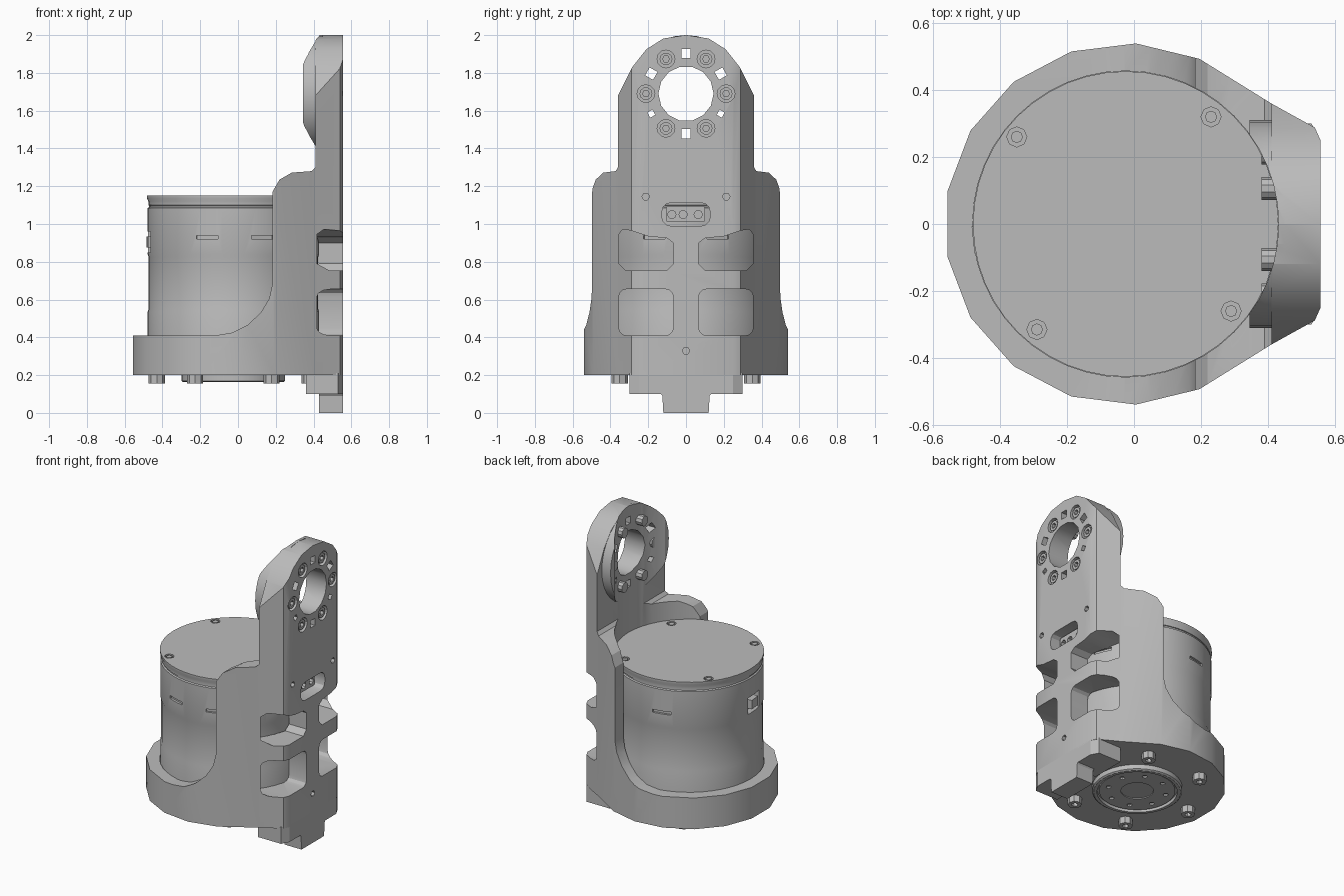
import bpy, bmesh, math
from math import sin, cos, radians

old = bpy.data.objects.get("Cube")
if old:
    bpy.data.objects.remove(old, do_unlink=True)

grey = bpy.data.materials.new("machined_grey")
grey.use_nodes = True
grey.diffuse_color = (0.5, 0.5, 0.5, 1)
grey.node_tree.nodes["Principled BSDF"].inputs["Base Color"].default_value = (0.5, 0.5, 0.5, 1)

CX = -0.025      # motor axis
EYE = 1.69       # height of the upper joint


def add_object(name, bm):
    bmesh.ops.recalc_face_normals(bm, faces=bm.faces)
    mesh = bpy.data.meshes.new(name)
    bm.to_mesh(mesh)
    bm.free()
    mesh.materials.append(grey)
    ob = bpy.data.objects.new(name, mesh)
    bpy.context.collection.objects.link(ob)
    return ob


def prism(name, pts, axis, a, b):
    """Extrude a 2D outline along an axis from a to b."""
    place = {"x": lambda u, v, w: (w, u, v),
             "y": lambda u, v, w: (u, w, v),
             "z": lambda u, v, w: (u, v, w)}[axis]
    bm = bmesh.new()
    low = [bm.verts.new(place(u, v, a)) for u, v in pts]
    high = [bm.verts.new(place(u, v, b)) for u, v in pts]
    bm.faces.new(low)
    bm.faces.new(high)
    n = len(pts)
    for i in range(n):
        j = (i + 1) % n
        bm.faces.new((low[i], low[j], high[j], high[i]))
    return add_object(name, bm)


def ngon(u, v, r, n, turn=0.0):
    return [(u + r * cos(math.tau * i / n + turn), v + r * sin(math.tau * i / n + turn))
            for i in range(n)]


def rounded(u0, u1, v0, v1, r):
    pts = []
    corners = ((u1 - r, v1 - r), (u0 + r, v1 - r), (u0 + r, v0 + r), (u1 - r, v0 + r))
    for k, (u, v) in enumerate(corners):
        pts += [(u + r * cos(radians(90 * k + t)), v + r * sin(radians(90 * k + t)))
                for t in (0, 30, 60, 90)]
    return pts


def boolean(ob, tool, op="DIFFERENCE"):
    mod = ob.modifiers.new("cut", "BOOLEAN")
    mod.operation, mod.solver, mod.object = op, "EXACT", tool
    bpy.context.view_layer.objects.active = ob
    bpy.ops.object.modifier_apply(modifier=mod.name)
    bpy.data.objects.remove(tool, do_unlink=True)


def lathe(name, profile, n):
    """Spin (radius, z) points about the motor axis."""
    bm = bmesh.new()
    rings = [[bm.verts.new((u, v, z)) for u, v in ngon(CX, 0, r, n)] for r, z in profile]
    bm.faces.new(rings[0])
    bm.faces.new(rings[-1])
    for lo, hi in zip(rings, rings[1:]):
        for i in range(n):
            j = (i + 1) % n
            bm.faces.new((lo[i], lo[j], hi[j], hi[i]))
    return add_object(name, bm)


def smooth(ob):
    bpy.ops.object.select_all(action="DESELECT")
    ob.select_set(True)
    bpy.context.view_layer.objects.active = ob
    bpy.ops.object.shade_smooth_by_angle(angle=radians(28))


# Bracket: plan outline cut by its side and face silhouettes
arc = [(CX + 0.541 * cos(radians(66 + 228 * i / 11)), 0.54 * sin(radians(66 + 228 * i / 11)))
       for i in range(12)]
flank = [(0.41, 0.36), (0.54, 0.288), (0.557, 0.25)]
plan = arc + [(x, -y) for x, y in flank] + flank[::-1]
bracket = prism("bracket", plan, "z", 0.2, 2.1)
side = [(-0.7, 0.1), (-0.7, 0.41), (-0.12, 0.41), (-0.03, 0.425), (0.05, 0.465), (0.12, 0.53),
        (0.165, 0.605), (0.182, 0.68), (0.182, 1.17), (0.22, 1.235), (0.285, 1.272),
        (0.39, 1.28), (0.41, 1.3), (0.41, 2.2), (0.7, 2.2), (0.7, 0.1)]
boolean(bracket, prism("side_tool", side, "y", -1, 1), "INTERSECT")
dome = [(0.7, 1.6), (0.41, 1.6), (0.36, 1.68), (0.285, 1.83), (0.21, 1.925), (0.12, 1.982)]
face = [(0.7, 0.1)] + dome + [(0, 2.0)] + [(-y, z) for y, z in dome[::-1]] + [(-0.7, 0.1)]
boolean(bracket, prism("face_tool", face, "x", -1, 1), "INTERSECT")

# Joint boss, then the round clearance for the motor
boolean(bracket, prism("boss_tool", ngon(0, EYE, 0.31, 32), "x", 0.345, 0.45), "UNION")
boolean(bracket, prism("clearance_tool", ngon(CX, 0, 0.457, 48), "z", 0.25, 2.3), "DIFFERENCE")

# Windows wrap from the flat face round to the flanks
for s in (-1, 1):
    boolean(bracket, prism("window_tool", rounded(min(s * 0.067, s * 0.356), max(s * 0.067, s * 0.356),
                                                  0.41, 0.655, 0.04), "x", 0.1, 0.7))
    upper = [(0.1, 0.755), (0.32, 0.755), (0.356, 0.79), (0.356, 0.945), (0.335, 0.972),
             (0.29, 0.965), (0.2, 0.935), (0.1, 0.925), (0.067, 0.9), (0.067, 0.79)]
    boolean(bracket, prism("window_tool", [(s * y, z) for y, z in upper], "x", 0.1, 0.7))
boolean(bracket, prism("port_tool", rounded(-0.127, 0.127, 0.99, 1.112, 0.045), "x", 0.3, 0.7))

# Joint bore, counterbores, dowel holes and small pin holes
boolean(bracket, prism("bore_tool", ngon(0, EYE, 0.146, 14), "x", 0.2, 0.7))
bolts = [(0.212 * cos(radians(a)), EYE + 0.212 * sin(radians(a))) for a in range(0, 360, 60)]
for i, (y, z) in enumerate(bolts):
    boolean(bracket, prism("counterbore_tool", ngon(y, z, 0.047, 12), "x", 0.53, 0.7))
    a = radians(60 * i + 30)
    size = 0.022 if i in (3, 5) else 0.034
    boolean(bracket, prism("dowel_tool", ngon(0.212 * cos(a), EYE + 0.212 * sin(a), size, 4,
                                              a + math.pi / 4), "x", 0.2, 0.7))
for y, z in ((-0.213, 1.145), (0.213, 1.145), (0, 0.33)):
    boolean(bracket, prism("pin_tool", ngon(y, z, 0.02, 6), "x", 0.5, 0.7))
smooth(bracket)

# Joint bolts with hex sockets
for i, (y, z) in enumerate(bolts):
    bolt = prism(f"joint_bolt_{i + 1}", ngon(y, z, 0.034, 10), "x", 0.38, 0.55)
    boolean(bolt, prism("socket_tool", ngon(y, z, 0.018, 6), "x", 0.525, 0.7))

# Motor housing with shallow band grooves and a flared lid
motor = lathe("motor_housing", [
    (0.44, 0.22), (0.453, 0.24), (0.453, 0.535), (0.449, 0.55), (0.449, 0.825), (0.453, 0.84),
    (0.453, 1.085), (0.445, 1.09), (0.445, 1.098), (0.45, 1.1), (0.45, 1.12), (0.456, 1.135),
    (0.456, 1.15)], 48)
for x, y in ((-0.35, 0.26), (0.23, 0.32), (0.29, -0.26), (-0.29, -0.315)):
    boolean(motor, prism("lid_screw_tool", ngon(x, y, 0.03, 8), "z", 1.135, 1.2))


def radial_box(name, azimuth, r0, r1, width, z0, z1):
    a = radians(azimuth)
    pts = [(CX + r * cos(a) - t * sin(a), r * sin(a) + t * cos(a))
           for r, t in ((r0, -width), (r1, -width), (r1, width), (r0, width))]
    return prism(name, pts, "z", z0, z1)


for azimuth in (22, 103, 252, 290, 338):
    boolean(motor, radial_box("slot_tool", azimuth, 0.437, 0.5, 0.06, 0.92, 0.94))
boolean(motor, radial_box("socket_tool", 186, 0.41, 0.5, 0.07, 0.85, 0.96))
smooth(motor)
for x, y in ((-0.35, 0.26), (0.23, 0.32), (0.29, -0.26), (-0.29, -0.315)):
    prism("lid_screw", ngon(x, y, 0.018, 8), "z", 1.13, 1.148)
radial_box("side_connector", 186, 0.4, 0.458, 0.04, 0.875, 0.935)

# Cable connector behind the oval port
connector = prism("cable_connector", rounded(-0.105, 0.1, 1.01, 1.095, 0.01), "x", 0.4, 0.5)
for y in (-0.075, -0.015, 0.065):
    boolean(connector, prism("pin_tool", ngon(y, 1.05, 0.022, 8), "x", 0.47, 0.6))

# Stepped locating tab below the flat face
tab_side = [(0.53, 0.3), (0.557, 0.25)]
tab = prism("locating_tab", [(0.36, -0.3)] + [(x, -y) for x, y in tab_side]
            + tab_side[::-1] + [(0.36, 0.3)], "z", 0.1, 0.21)
boolean(tab, prism("notch_tool", ngon(0.38, 0, 0.065, 16), "z", 0, 0.2))
prism("locating_key", [(-0.14, 0.11), (-0.125, 0.09), (-0.12, 0), (0.12, 0), (0.125, 0.09),
                       (0.14, 0.11)], "x", 0.43, 0.557)

# Output flange under the base
flange = lathe("output_flange", [(0.275, 0.21), (0.275, 0.17), (0.265, 0.163)], 40)
boolean(flange, prism("recess_tool", ngon(CX, 0, 0.245, 40), "z", 0.1, 0.185))
smooth(flange)
hub = lathe("output_hub", [(0.232, 0.21), (0.232, 0.172)], 40)
for i in range(8):
    a = radians(45 * i + 20)
    boolean(hub, prism("hub_hole_tool", ngon(CX + 0.18 * cos(a), 0.18 * sin(a), 0.016, 8),
                       "z", 0.1, 0.19))
boolean(hub, prism("hub_centre_tool", ngon(CX, 0, 0.1, 20), "z", 0.1, 0.178))
smooth(hub)

# Hex-socket base bolts
for i in range(6):
    x, y = CX + 0.405 * cos(radians(60 * i)), 0.405 * sin(radians(60 * i))
    bolt = prism(f"base_bolt_{i + 1}", ngon(x, y, 0.043, 8), "z", 0.155, 0.21)
    boolean(bolt, prism("socket_tool", ngon(x, y, 0.02, 6), "z", 0.1, 0.18))
